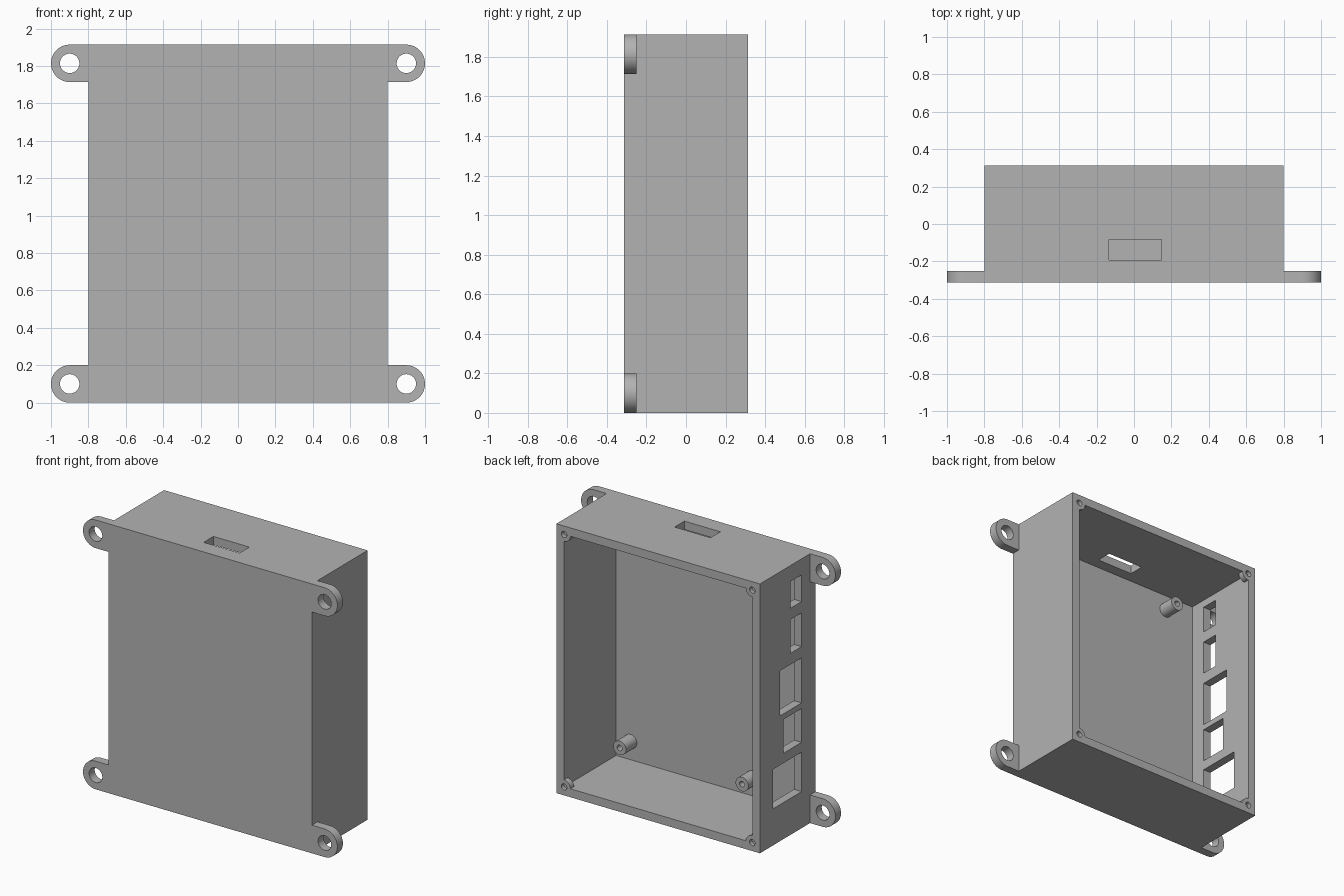
import bpy, bmesh, math
from mathutils import Matrix, Vector

if "Cube" in bpy.data.objects:
    bpy.data.objects.remove(bpy.data.objects["Cube"])

W, D, H = 0.8, 0.3125, 1.914      # half width, half depth, height
WALL, FLOOR = 0.06, 0.04

grey = bpy.data.materials.new("plain_grey")
grey.use_nodes = True
grey.diffuse_color = (0.45, 0.45, 0.45, 1)
grey.node_tree.nodes["Principled BSDF"].inputs["Base Color"].default_value = (0.45, 0.45, 0.45, 1)


def add_object(name, bm):
    bmesh.ops.recalc_face_normals(bm, faces=bm.faces)
    mesh = bpy.data.meshes.new(name)
    bm.to_mesh(mesh)
    bm.free()
    mesh.materials.append(grey)
    obj = bpy.data.objects.new(name, mesh)
    bpy.context.collection.objects.link(obj)
    return obj


def box(name, lo, hi):
    lo, hi = Vector(lo), Vector(hi)
    bm = bmesh.new()
    bmesh.ops.create_cube(bm, size=1, matrix=Matrix.Translation((lo + hi) / 2)
                          @ Matrix.Diagonal((*(hi - lo), 1)))
    return add_object(name, bm)


def rod(name, x, z, y0, y1, radius, sides=32):
    # cylinder running front to back
    bm = bmesh.new()
    bmesh.ops.create_cone(bm, cap_ends=True, segments=sides, radius1=radius,
                          radius2=radius, depth=y1 - y0,
                          matrix=Matrix.Translation((x, (y0 + y1) / 2, z))
                          @ Matrix.Rotation(math.pi / 2, 4, "X"))
    return add_object(name, bm)


def cut(target, cutters):
    # subtract each cutter, then throw it away
    for cutter in cutters:
        mod = target.modifiers.new("cut", "BOOLEAN")
        mod.operation, mod.solver, mod.object = "DIFFERENCE", "EXACT", cutter
        bpy.context.view_layer.update()
        graph = bpy.context.evaluated_depsgraph_get()
        mesh = bpy.data.meshes.new_from_object(target.evaluated_get(graph))
        target.modifiers.clear()
        target.data = mesh
        bpy.data.objects.remove(cutter)


def smooth(obj):
    bpy.ops.object.select_all(action="DESELECT")
    obj.select_set(True)
    bpy.context.view_layer.objects.active = obj
    bpy.ops.object.shade_smooth_by_angle(angle=math.radians(30))


# Case: open at the back, with small screw bosses left in the cavity corners
corners = [(sx * (W - WALL), z) for sx in (-1, 1) for z in (WALL, H - WALL)]
case = box("case", (-W, -D, 0), (W, D, H))
cavity = box("cavity_cutter", (WALL - W, FLOOR - D, WALL), (W - WALL, D + 0.1, H - WALL))
cut(cavity, [rod("boss", x, z, D - 0.04, D + 0.2, 0.05) for x, z in corners])
cut(case, [cavity])
cut(case, [rod("screw_hole", x, z, D - 0.03, D + 0.1, 0.022, 20) for x, z in corners])

# Connector openings in the right wall: back edge, bottom, top
PORT_Y = -0.155
for y, z0, z1 in [(-0.03, 1.61, 1.80), (-0.03, 1.29, 1.53), (0.085, 0.89, 1.21),
                  (0.05, 0.61, 0.85), (0.165, 0.26, 0.54)]:
    cut(case, [box("port", (-W - 0.1, PORT_Y, z0), (-W + WALL + 0.05, y, z1))])

# Slot in the top wall
cut(case, [box("slot", (-0.135, -0.193, H - 0.12), (0.148, -0.083, H + 0.1))])
smooth(case)

# Board standoffs on the inside of the front panel
for i, (x, z) in enumerate([(0.627, 0.19), (-0.335, 0.19), (-0.505, 1.74), (0.627, 1.74)]):
    post = rod(f"standoff_{i + 1}", x, z, FLOOR - D, -0.15, 0.05)
    cut(post, [rod("pilot_hole", x, z, -0.24, 0, 0.02, 20)])
    smooth(post)


# Mounting ears with a rounded outer end and a bolt hole
def mounting_ear(name, side, z, radius=0.1, thick=0.0625, steps=24):
    outline = [(W, -radius)]
    for i in range(steps + 1):
        a = math.pi * (i / steps - 0.5)
        outline.append((W + radius + radius * math.cos(a), radius * math.sin(a)))
    outline.append((W, radius))
    bm = bmesh.new()
    face = bm.faces.new([bm.verts.new((side * x, -D, z + h)) for x, h in outline])
    new = bmesh.ops.extrude_face_region(bm, geom=[face])["geom"]
    bmesh.ops.translate(bm, vec=(0, thick, 0),
                        verts=[v for v in new if isinstance(v, bmesh.types.BMVert)])
    ear = add_object(name, bm)
    cut(ear, [rod("bolt_hole", side * (W + radius), z, -D - 0.1, 0, 0.052)])
    smooth(ear)


for side, label in ((1, "left"), (-1, "right")):
    mounting_ear(f"lower_{label}_ear", side, 0.1)
    mounting_ear(f"upper_{label}_ear", side, H - 0.1)
